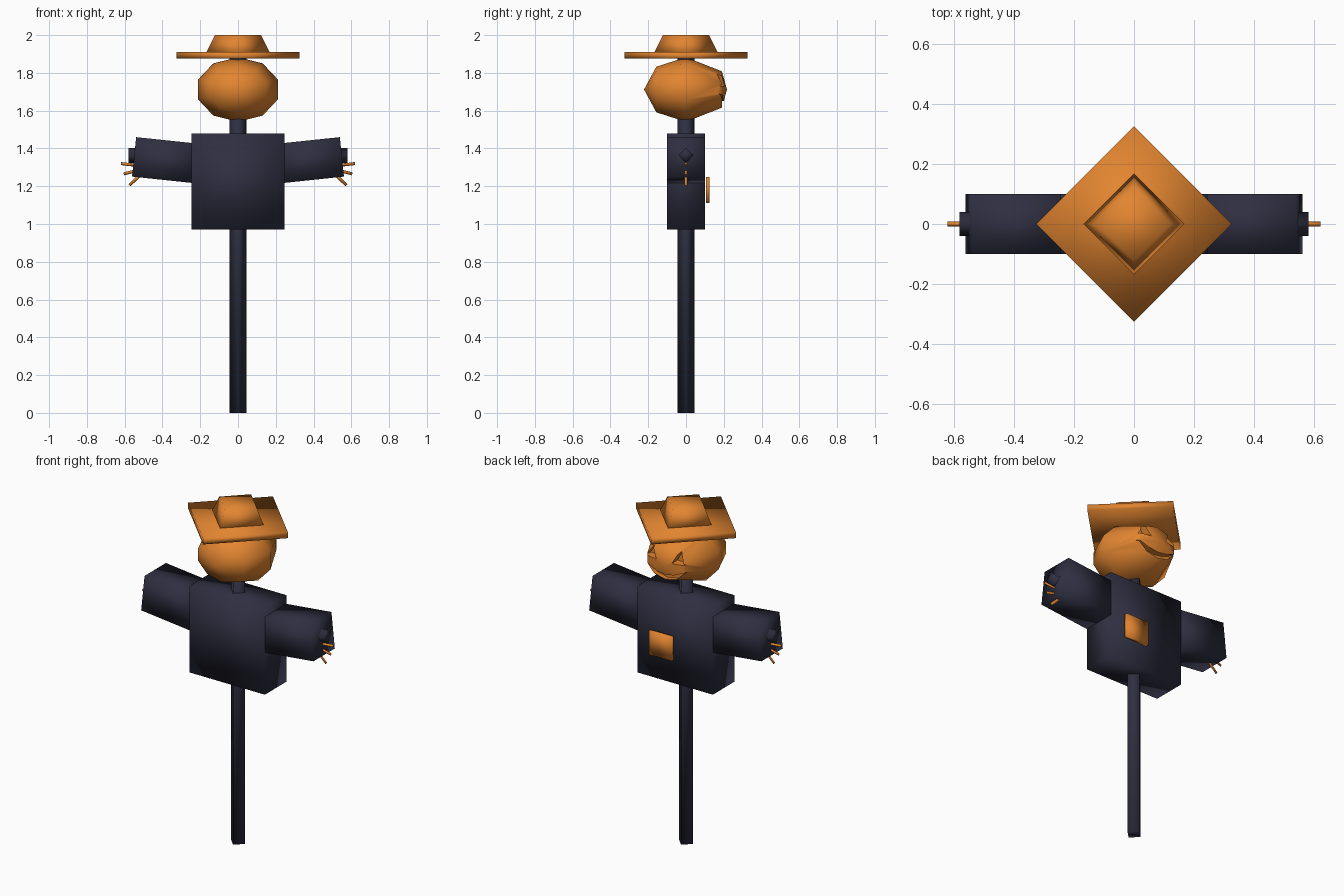
import bpy, bmesh, math
from mathutils import Vector, Matrix

cube = bpy.data.objects.get("Cube")
if cube:
    bpy.data.objects.remove(cube, do_unlink=True)


def material(name, rgb):
    m = bpy.data.materials.new(name)
    m.use_nodes = True
    m.diffuse_color = (*rgb, 1)
    m.node_tree.nodes["Principled BSDF"].inputs["Base Color"].default_value = (*rgb, 1)
    return m


ORANGE = material("straw orange", (0.76, 0.235, 0.03))
NAVY = material("dark navy", (0.028, 0.028, 0.053))


def finish(name, bm, mat, matrix=None):
    """Turn a bmesh into a smooth-shaded object."""
    if matrix:
        bm.transform(matrix)
    bmesh.ops.remove_doubles(bm, verts=bm.verts, dist=0.0001)
    bmesh.ops.recalc_face_normals(bm, faces=bm.faces)
    for f in bm.faces:
        f.smooth = True
    mesh = bpy.data.meshes.new(name)
    bm.to_mesh(mesh)
    bm.free()
    mesh.materials.append(mat)
    ob = bpy.data.objects.new(name, mesh)
    bpy.context.collection.objects.link(ob)
    return ob


def box(name, size, centre, mat, tilt=0):
    bm = bmesh.new()
    bmesh.ops.create_cube(bm, size=1)
    m = Matrix.Translation(centre) @ Matrix.Rotation(tilt, 4, 'Y') @ Matrix.Diagonal((*size, 1))
    return finish(name, bm, mat, m)


def lathe(name, rings, mat, sides=4, start=0, matrix=None):
    """Stack rings of (height, radius) along z and close both ends."""
    bm = bmesh.new()
    loops = []
    for h, r in rings:
        angles = [start + math.tau * i / sides for i in range(sides)]
        loops.append([bm.verts.new((r * math.cos(a), r * math.sin(a), h)) for a in angles])
    for a, b in zip(loops, loops[1:]):
        for i in range(sides):
            j = (i + 1) % sides
            bm.faces.new((a[i], a[j], b[j], b[i]))
    for loop, ring in ((loops[0], rings[0]), (loops[-1], rings[-1])):
        if ring[1] > 0.0001:
            bm.faces.new(loop)
    return finish(name, bm, mat, matrix)


def rod(name, start, end, radius, mat):
    a, b = Vector(start), Vector(end)
    d = b - a
    m = Matrix.Translation(a) @ d.to_track_quat('Z', 'Y').to_matrix().to_4x4()
    return lathe(name, [(0, radius), (d.length, radius)], mat, matrix=m)


def carve(target, outline, near, far):
    """Cut an x-z outline into the target between two depths."""
    bm = bmesh.new()
    face = bm.faces.new([bm.verts.new((x, near, z)) for x, z in outline])
    new = bmesh.ops.extrude_face_region(bm, geom=[face])["geom"]
    moved = [v for v in new if isinstance(v, bmesh.types.BMVert)]
    bmesh.ops.translate(bm, verts=moved, vec=(0, far - near, 0))
    cutter = finish("cutter", bm, ORANGE)
    cutter.hide_render = True
    mod = target.modifiers.new("carve", 'BOOLEAN')
    mod.operation, mod.solver, mod.object = 'DIFFERENCE', 'EXACT', cutter
    bpy.context.view_layer.objects.active = target
    bpy.ops.object.modifier_apply(modifier=mod.name)
    bpy.data.objects.remove(cutter, do_unlink=True)


# Wooden posts
lathe("upright_post", [(0, 0.045), (1.89, 0.045)], NAVY)
rod("cross_post", (-0.58, 0, 1.363), (0.58, 0, 1.363), 0.04, NAVY)

# Shirt with a patch on its face side
box("shirt_body", (0.49, 0.2, 0.51), (0, 0, 1.225), NAVY)
box("shirt_patch", (0.15, 0.018, 0.14), (0.08, 0.116, 1.18), ORANGE)

# Sleeves and straw fingers
for side, label in ((1, "left"), (-1, "right")):
    tilt = math.radians(6)
    box(label + "_sleeve", (0.35, 0.199, 0.21), (side * 0.376, 0, 1.337), NAVY, -side * tilt)
    for i, (x, z) in enumerate(((0.62, 1.32), (0.605, 1.265), (0.575, 1.205))):
        rod(f"{label}_straw_{i + 1}", (side * 0.49, 0, 1.305 - 0.01 * i), (side * x, 0, z),
            0.008, ORANGE)

# Pumpkin head, lathed along y, with a flatter carved face
to_y = Matrix.Translation((0, 0, 1.712)) @ Matrix.Diagonal((1, 1, 0.77, 1)) @ Matrix.Rotation(-math.pi / 2, 4, 'X')
head = lathe("pumpkin_head", [(-0.222, 0), (-0.157, 0.157), (0, 0.222), (0.19, 0.125), (0.217, 0)],
             ORANGE, 10, math.radians(18), to_y)
for s in (1, -1):
    carve(head, [(s * 0.05, 1.73), (s * 0.125, 1.73), (s * 0.085, 1.795)], 0.15, 0.3)
carve(head, [(-0.13, 1.69), (-0.06, 1.66), (0, 1.65), (0.06, 1.66), (0.13, 1.69),
             (0.07, 1.635), (0, 1.62), (-0.07, 1.635)], 0.165, 0.3)
bpy.ops.object.select_all(action='DESELECT')
head.select_set(True)
bpy.context.view_layer.objects.active = head
bpy.ops.object.shade_smooth_by_angle(angle=math.radians(55))

# Straw hat
lathe("hat_brim", [(1.875, 0.325), (1.91, 0.325)], ORANGE)
lathe("hat_crown", [(1.9, 0.172), (2.0, 0.122)], ORANGE)
